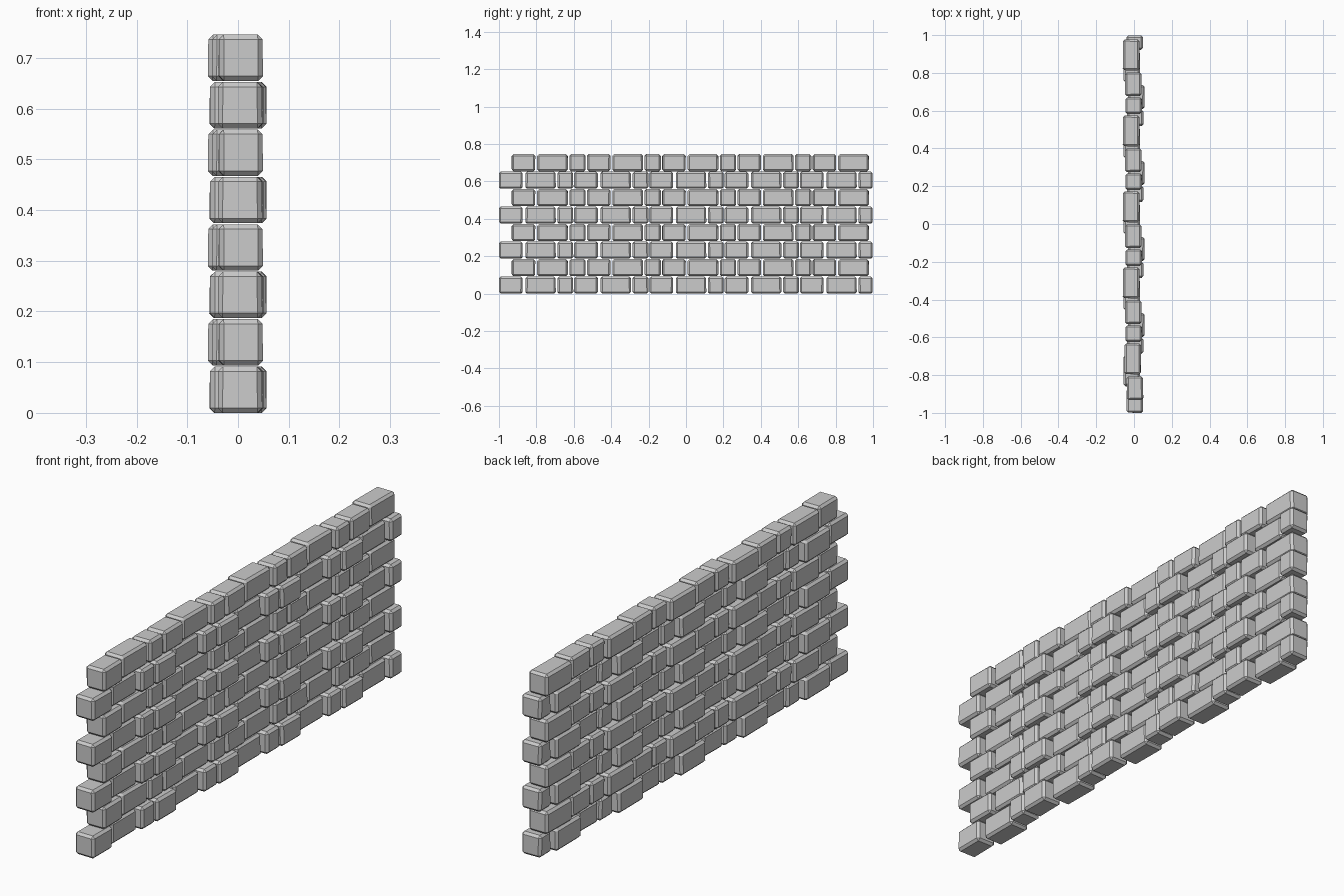
import bpy, bmesh, random
from mathutils import Vector, Matrix

if "Cube" in bpy.data.objects:
    bpy.data.objects.remove(bpy.data.objects["Cube"])

COURSES, PITCH, HEIGHT, DEPTH = 8, 0.0935, 0.0915, 0.089
PERIOD = 0.4023

# Repeating bond: (start, end along y, centre x, yaw)
ODD_BOND = [(0.0, 0.126, -0.004, 0.015), (0.136, 0.301, -0.015, -0.008), (0.308, 0.396, -0.002, 0.01)]
EVEN_BOND = [(0.0, 0.127, 0.013, -0.012), (0.141, 0.304, -0.012, 0.008), (0.312, 0.397, 0.007, 0.015)]


def add_brick(bm, centre, size, yaw, seed):
    """Chamfered block with slightly uneven corners."""
    rng = random.Random(seed)
    part = bmesh.new()
    bmesh.ops.create_cube(part, size=1)
    for v in part.verts:
        v.co = Vector(c * s for c, s in zip(v.co, size))
        v.co.x *= 1 - rng.uniform(0, 0.05)
        v.co.y *= 1 - rng.uniform(0, 0.02)
    bmesh.ops.bevel(part, geom=part.edges[:], offset=0.0095, segments=1,
                    profile=0.5, affect='EDGES')
    part.transform(Matrix.Translation(centre) @ Matrix.Rotation(yaw, 4, 'Z'))
    temp = bpy.data.meshes.new("temp")
    part.to_mesh(temp)
    part.free()
    bm.from_mesh(temp)
    bpy.data.meshes.remove(temp)


# One object per course, alternating the two bonds
for row in range(COURSES):
    even = row % 2 == 0
    bond = EVEN_BOND if even else ODD_BOND
    start, count = (-1.0, 15) if even else (-0.932, 14)
    bm = bmesh.new()
    for i in range(count):
        rep, kind = divmod(i, 3)
        a, b, x, yaw = bond[kind]
        a, b = a + start + rep * PERIOD, min(b + start + rep * PERIOD, 0.998)
        if i == 0:                                # end bricks sit flush
            x = 0.005
        elif i == 1 and not even:
            x = -0.007
        elif even and i == count - 1:
            x = 0.004
        z = row * PITCH + HEIGHT / 2
        add_brick(bm, (x, (a + b) / 2, z), (DEPTH, b - a, HEIGHT), yaw, kind + 3 * even)
    mesh = bpy.data.meshes.new(f"brick_course_{row + 1}")
    bm.to_mesh(mesh)
    bm.free()
    bpy.context.collection.objects.link(bpy.data.objects.new(mesh.name, mesh))
